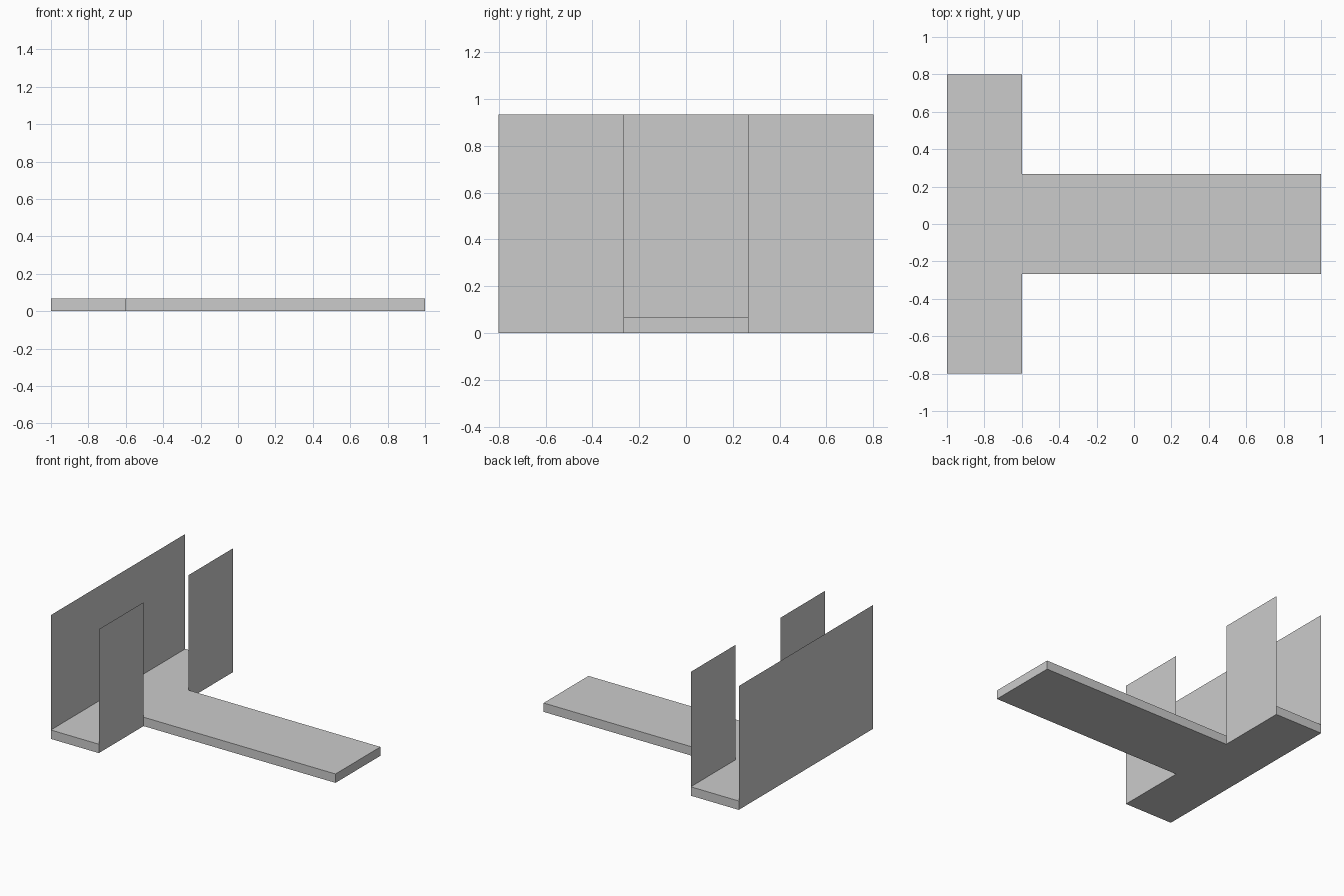
import bpy

if "Cube" in bpy.data.objects:
    bpy.data.objects.remove(bpy.data.objects["Cube"])

FLOOR, TOP = 0.067, 0.933     # slab thickness, wall height
BACK, INNER, END = -1.0, -0.6, 1.0
HALF, ARM = 0.8, 0.267        # half widths of the cross bar and the arm


def add_mesh(name, verts, faces):
    mesh = bpy.data.meshes.new(name)
    mesh.from_pydata(verts, [], faces)
    obj = bpy.data.objects.new(name, mesh)
    bpy.context.collection.objects.link(obj)
    return obj


def add_wall(name, x, y0, y1):
    # paper-thin upright sheet facing x
    return add_mesh(name, [(x, y0, 0), (x, y1, 0), (x, y1, TOP), (x, y0, TOP)],
                    [(0, 1, 2, 3)] if x > BACK else [(3, 2, 1, 0)])


# T-shaped floor slab; sides covered by the tall walls are left open
outline = [(BACK, -HALF), (INNER, -HALF), (INNER, -ARM), (END, -ARM),
           (END, ARM), (INNER, ARM), (INNER, HALF), (BACK, HALF)]
n = len(outline)
verts = [(x, y, z) for z in (0, FLOOR) for x, y in outline]
faces = [tuple(reversed(range(n))), tuple(range(n, 2 * n))]
for i in range(n):
    j = (i + 1) % n
    walled = outline[i][0] == outline[j][0] and outline[i][0] != END
    if not walled:
        faces.append((i, j, j + n, i + n))
add_mesh("floor_slab", verts, faces)

# Full-width wall and the two walls flanking the opening
add_wall("back_wall", BACK, -HALF, HALF)
add_wall("opening_wall_front", INNER, -HALF, -ARM)
add_wall("opening_wall_rear", INNER, ARM, HALF)
